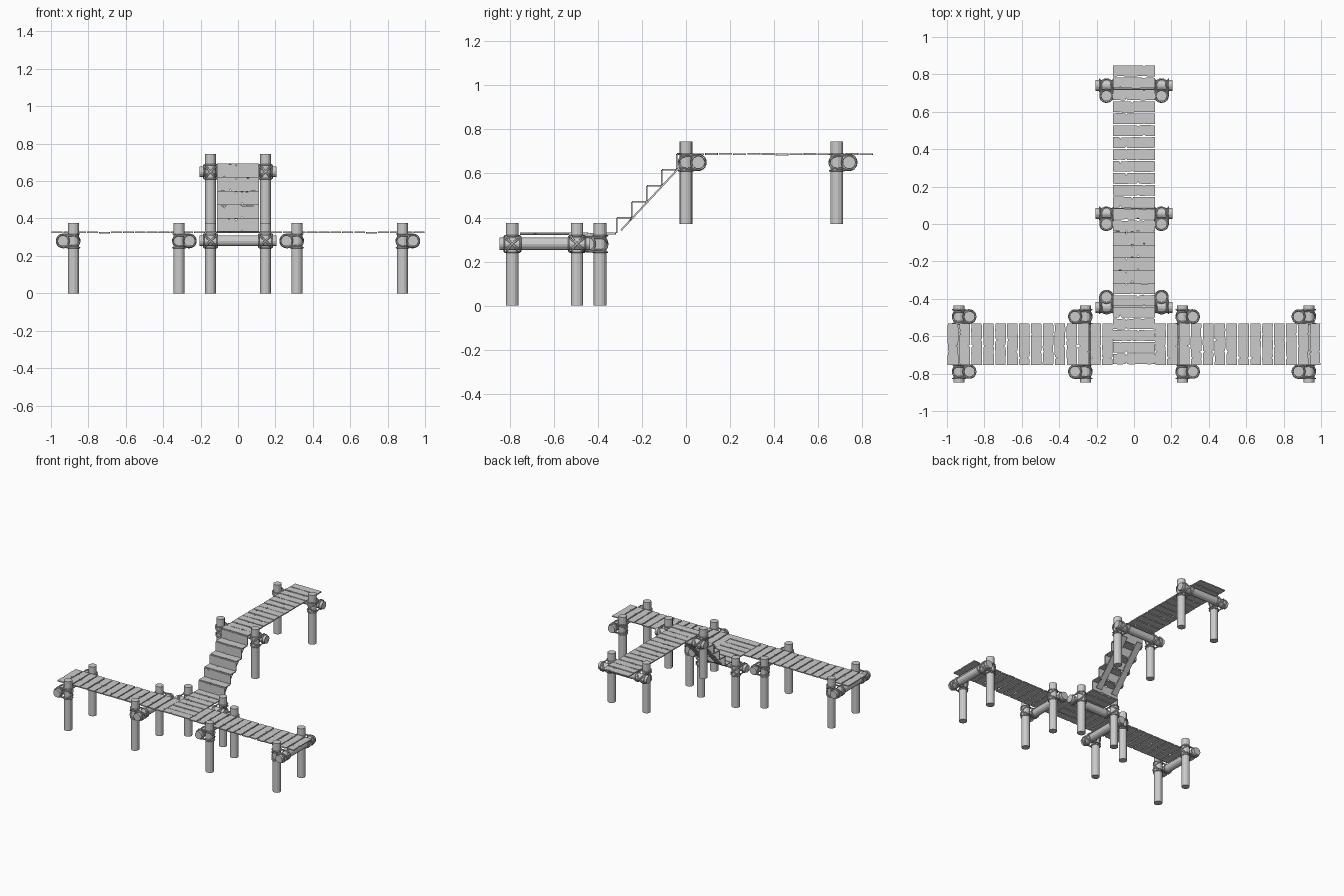
import bpy, bmesh, math, random
from mathutils import Matrix, Vector

if "Cube" in bpy.data.objects:
    bpy.data.objects.remove(bpy.data.objects["Cube"])

random.seed(4)
wood = bpy.data.materials.new("weathered_grey_wood")
wood.diffuse_color = (0.6, 0.6, 0.6, 1)
wood.use_nodes = True
wood.node_tree.nodes["Principled BSDF"].inputs["Base Color"].default_value = wood.diffuse_color

R, D = 0.029, 0.056        # log radius, offset of crossbeam from post
HALF = 0.147               # half spacing of a post pair


def make_object(name, bm):
    bmesh.ops.recalc_face_normals(bm, faces=bm.faces)
    me = bpy.data.meshes.new(name)
    bm.to_mesh(me)
    bm.free()
    me.materials.append(wood)
    ob = bpy.data.objects.new(name, me)
    bpy.context.collection.objects.link(ob)
    return ob


def log(bm, matrix, length):
    bmesh.ops.create_cone(bm, cap_ends=True, segments=14, radius1=R, radius2=R,
                          depth=length, matrix=matrix)


def plank(bm, matrix, length, width, thick=0.008):
    """Board along local x with worn long edges and a split or two."""
    n = 7
    a, b = [], []
    for i in range(n + 1):
        x = -length / 2 + length * i / n
        a.append((x, -width / 2 + random.uniform(0, 0.003)))
        b.append((x, width / 2 - random.uniform(0, 0.003)))
    # V-shaped notch in each long edge
    for edge, s in ((a, 1), (b, -1)):
        i = random.randint(1, n - 2)
        x, y = edge[i]
        edge.insert(i + 1, (x + 0.006, y + s * random.uniform(0.005, 0.013)))
        edge.insert(i + 2, (x + 0.012, y))
    pts = a + b[::-1]
    lo = [bm.verts.new(matrix @ Vector((x, y, -thick / 2))) for x, y in pts]
    hi = [bm.verts.new(matrix @ Vector((x, y, thick / 2))) for x, y in pts]
    bm.faces.new(lo[::-1])
    bm.faces.new(hi)
    for i in range(len(pts)):
        j = (i + 1) % len(pts)
        bm.faces.new((lo[i], lo[j], hi[j], hi[i]))


def lashing_loops():
    """Rope loops around one joint, in (along beam, toward beam, up)."""
    ts = [2 * math.pi * i / 20 for i in range(20)]
    loops = []
    for deg in (38, 52, -38, -52):          # diagonal wraps around both logs
        ca, sa = math.cos(math.radians(deg)), math.sin(math.radians(deg))
        loops.append([(0.045 * math.cos(t) * ca,
                       0.034 * math.sin(t) + (D if math.sin(t) > 0 else 0),
                       0.045 * math.cos(t) * sa) for t in ts])
    for s in (-0.037, 0.037):
        loops.append([(0.033 * math.cos(t), 0.033 * math.sin(t), s) for t in ts])
        loops.append([(s, D + 0.033 * math.cos(t), 0.033 * math.sin(t)) for t in ts])
    return loops


def trestle(name, x, y, z, angle):
    """Post pair with a lashed crossbeam; the beam lies on local +y."""
    M = Matrix.Translation((x, y, z)) @ Matrix.Rotation(math.radians(angle), 4, 'Z')
    bm = bmesh.new()
    for s in (-1, 1):
        log(bm, M @ Matrix.Translation((s * HALF, 0, 0.1875)), 0.375)
    make_object(name + "_posts", bm)
    bm = bmesh.new()
    log(bm, M @ Matrix.Translation((0, D, 0.28)) @ Matrix.Rotation(math.pi / 2, 4, 'Y'), 0.41)
    make_object(name + "_beam", bm)

    cu = bpy.data.curves.new(name + "_rope", 'CURVE')
    cu.dimensions = '3D'
    cu.bevel_depth = 0.004
    cu.bevel_resolution = 1
    for s in (-1, 1):
        for loop in lashing_loops():
            sp = cu.splines.new('POLY')
            sp.points.add(len(loop) - 1)
            sp.use_cyclic_u = True
            for p, (u, v, w) in zip(sp.points, loop):
                p.co = (*(M @ Vector((u + s * HALF, v, w + 0.28))), 1)
    cu.materials.append(wood)
    ob = bpy.data.objects.new(name + "_rope", cu)
    bpy.context.collection.objects.link(ob)
    bpy.ops.object.select_all(action='DESELECT')
    ob.select_set(True)
    bpy.context.view_layer.objects.active = ob
    bpy.ops.object.convert(target='MESH')


# Supports of the lower dock (beams run along y)
trestle("lower_outer_left", -0.88, -0.642, 0, 90)
trestle("lower_inner_left", -0.315, -0.642, 0, -90)
trestle("lower_inner_right", 0.315, -0.642, 0, 90)
trestle("lower_outer_right", 0.88, -0.642, 0, -90)
# Supports of the stair foot and the upper walkway
trestle("stair_foot", 0, -0.39, 0, 180)
trestle("upper_front", 0, 0, 0.37, 0)
trestle("upper_back", 0, 0.685, 0.37, 0)

PITCH, LEN = 0.0636, 0.222
turn = Matrix.Rotation(math.pi / 2, 4, 'Z')


def jitter():
    return random.uniform(-0.0015, 0.0015)


# Lower dock boards, both wings
for side, name in ((-1, "left_dock_planks"), (1, "right_dock_planks")):
    bm = bmesh.new()
    for i in range(14):
        x = side * (1 - PITCH * (i + 0.5))
        plank(bm, Matrix.Translation((x, -0.642, 0.326 + jitter())) @ turn, LEN, 0.059)
    make_object(name, bm)

# Centre boards leading to the stairs
bm = bmesh.new()
for i in range(7):
    plank(bm, Matrix.Translation((0, -0.753 + 0.0625 * (i + 0.5), 0.327 + jitter())), LEN, 0.059)
make_object("centre_dock_planks", bm)

# Upper walkway boards
bm = bmesh.new()
for i in range(14):
    plank(bm, Matrix.Translation((0, -0.043 + 0.0638 * (i + 0.5), 0.688 + jitter())), LEN, 0.06)
make_object("upper_walkway_planks", bm)

# Stairs: risers and treads
RUN, RISE, Y0, Z0 = 0.068, 0.0725, -0.315, 0.327
treads, risers = bmesh.new(), bmesh.new()
for i in range(5):
    y, z = Y0 + RUN * i, Z0 + RISE * i
    plank(risers, Matrix.Translation((0, y, z + RISE / 2)) @ Matrix.Rotation(math.pi / 2, 4, 'X'),
          LEN, RISE - 0.003, 0.007)
    if i < 4:
        plank(treads, Matrix.Translation((0, y + RUN / 2, z + RISE)), LEN, RUN - 0.002, 0.007)
make_object("stair_treads", treads)
make_object("stair_risers", risers)

# Flat stringer boards under the stairs
bm = bmesh.new()
a, b = Vector((0, -0.295, 0.342)), Vector((0, -0.02, 0.638))
d = b - a
for s in (-1, 1):
    M = (Matrix.Translation((a + b) / 2 + Vector((s * 0.068, 0, 0)))
         @ Matrix.Rotation(math.atan2(d.z, d.y), 4, 'X') @ turn)
    plank(bm, M, d.length, 0.05, 0.008)
make_object("stair_stringers", bm)
